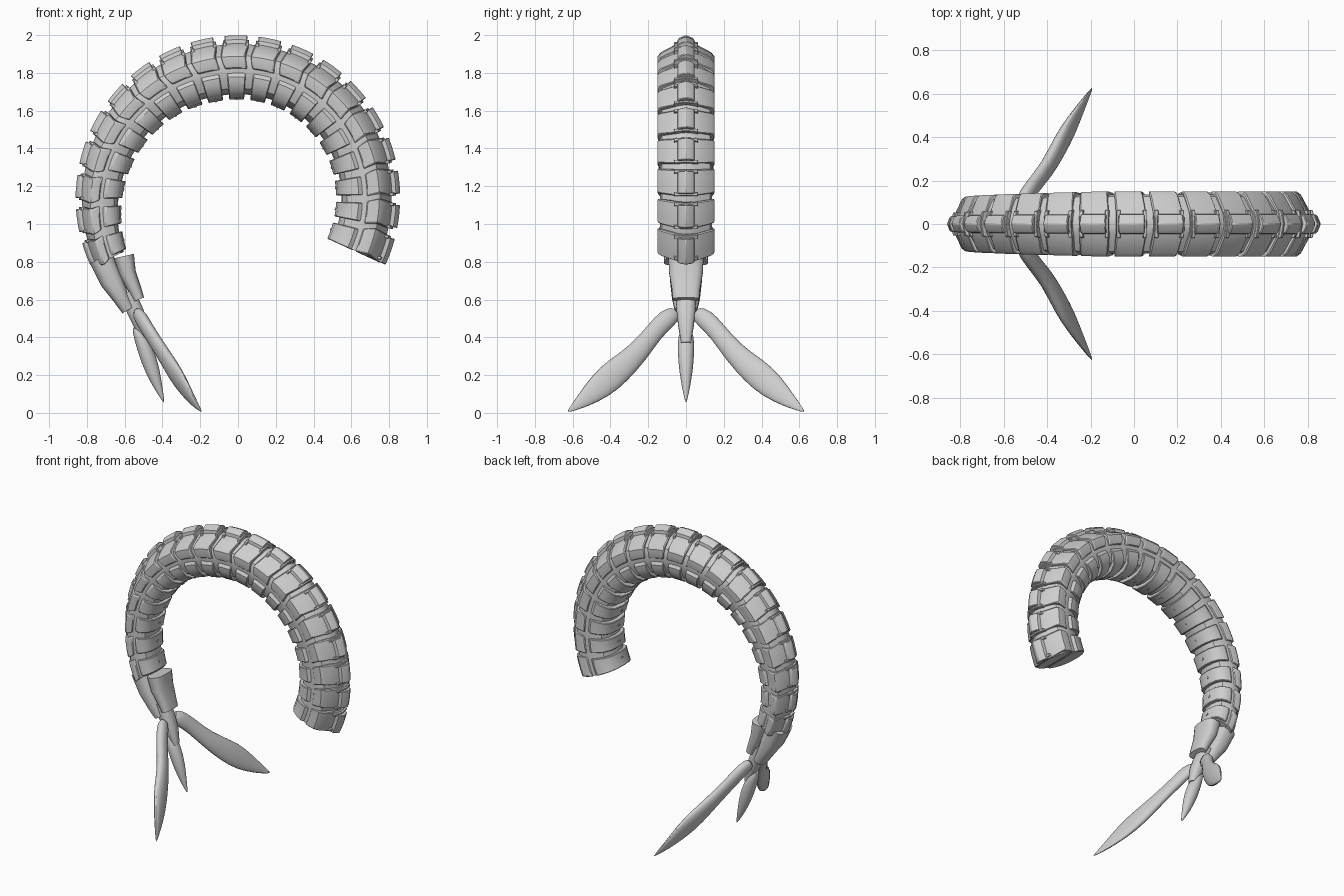
import bpy, bmesh, math
from mathutils import Vector

cube = bpy.data.objects.get("Cube")
if cube:
    bpy.data.objects.remove(cube, do_unlink=True)

grey = bpy.data.materials.new("light_grey")
grey.use_nodes = True
grey.diffuse_color = (0.62, 0.62, 0.62, 1)
grey.node_tree.nodes["Principled BSDF"].inputs["Base Color"].default_value = (0.62, 0.62, 0.62, 1)

COUNT, FIRST, LAST = 19, -18.9, 200.4
PITCH = (LAST - FIRST) / (COUNT - 1)


def finish(name, bm, bevel=0.0, angle=35):
    bmesh.ops.recalc_face_normals(bm, faces=bm.faces)
    mesh = bpy.data.meshes.new(name)
    bm.to_mesh(mesh)
    bm.free()
    mesh.materials.append(grey)
    obj = bpy.data.objects.new(name, mesh)
    bpy.context.collection.objects.link(obj)
    bpy.ops.object.select_all(action='DESELECT')
    obj.select_set(True)
    bpy.context.view_layer.objects.active = obj
    bpy.ops.object.shade_smooth_by_angle(angle=math.radians(angle))
    if bevel:
        mod = obj.modifiers.new("soft_edges", 'BEVEL')
        mod.width = bevel
        mod.segments = 1
        mod.limit_method = 'ANGLE'
        mod.angle_limit = math.radians(40)
    return obj


def skin(bm, rings):
    """Join vertex rings with quads and cap both ends."""
    rings = [[bm.verts.new(p) for p in ring] for ring in rings]
    n = len(rings[0])
    for a, b in zip(rings, rings[1:]):
        for i in range(n):
            bm.faces.new((a[i], a[(i + 1) % n], b[(i + 1) % n], b[i]))
    bm.faces.new(rings[0])
    bm.faces.new(rings[-1])


def tail_point(angle, u, t):
    """u: sideways (-1..1), t: inside to outside of the curl (0..1)."""
    slim = max(0.0, (angle - 100) / 110)
    inner = 0.52 + 0.14 * slim ** 1.3
    width = 0.15 - 0.035 * slim
    r = inner + t * (0.86 - inner)
    a = math.radians(angle)
    return (r * math.cos(a), u * width, 1.14 + r * math.sin(a))


def mirrored(half):
    """Close a half profile of (u, t, shift) across the middle."""
    return half + [(-u, t, s) for u, t, s in reversed(half) if u > 0]


def sweep(bm, profile, a0, a1, steps):
    skin(bm, [[tail_point(a0 + (a1 - a0) * k / steps + s, u, t) for u, t, s in profile]
              for k in range(steps + 1)])


def segments(name, half, span, bevel, offsets=(0,), base_extra=0):
    """Repeat one plate along the whole tail."""
    bm = bmesh.new()
    for i in range(COUNT):
        for off in offsets:
            mid = FIRST + i * PITCH + off
            start = mid - span - (base_extra if i == 0 else 0)
            sweep(bm, mirrored(half), start, mid + span, 3)
    return finish(name, bm, bevel)


# Tail core
core = [(0, .86, 0), (.3, .83, 0), (.84, .68, 0), (.91, .6, 0), (.91, .46, 0),
        (.86, .32, 0), (.7, .17, 0), (.4, .1, 0), (0, .08, 0)]
bm = bmesh.new()
sweep(bm, mirrored(core), FIRST - 5.5, LAST + 5, 76)
finish("tail_core", bm)

# Armour plates
segments("shell_plates", [(0, .9, 0), (.3, .87, 0), (.9, .73, 1), (1, .67, 1.5),
                          (1, .56, 1), (.95, .48, 0)], 4.9, .005, base_extra=1)
segments("ridge_plates", [(0, 1, 0), (.22, .96, 0), (.29, .93, 0), (.32, .82, 0)],
         4.1, .004, base_extra=1.5)
segments("ridge_clips", [(0, .93, 0), (.42, .89, 0), (.44, .8, 0)], .6, .002, offsets=(-4.2, 4.2))
segments("belly_plates", [(.85, .44, 0), (.97, .35, 0), (.94, .26, 0), (.8, .12, 0),
                          (.5, .03, 0), (0, 0, 0)], 4.3, .004, base_extra=1.5)
segments("belly_rivets", [(.06, .05, 0), (.06, -.012, 0)], .6, 0)


def loft(name, stations, wide, sides=12, power=1.0, smooth=0):
    """Stations are (centre, half width along wide, half thickness)."""
    pts = [Vector(s[0]) for s in stations]
    rings = []
    for i, (_, a, b) in enumerate(stations):
        tangent = (pts[min(i + 1, len(pts) - 1)] - pts[max(i - 1, 0)]).normalized()
        across = Vector(wide)
        across = (across - tangent * across.dot(tangent)).normalized()
        other = tangent.cross(across)
        ring = []
        for k in range(sides):
            c, s = (f(math.tau * (k + .5) / sides) for f in (math.cos, math.sin))
            ring.append(pts[i] + across * a * math.copysign(abs(c) ** power, c)
                        + other * b * math.copysign(abs(s) ** power, s))
        rings.append(ring)
    bm = bmesh.new()
    skin(bm, rings)
    obj = finish(name, bm, angle=50)
    if smooth:
        mod = obj.modifiers.new("rounding", 'SUBSURF')
        mod.levels = mod.render_levels = smooth
    return obj


# Wrist cuffs
loft("outer_cuff", [((-.725, 0, .82), .066, .09), ((-.67, 0, .70), .062, .085),
                    ((-.62, 0, .61), .044, .075), ((-.582, 0, .545), .036, .06)],
     (1, 0, .4), 16, .7)
loft("inner_cuff", [((-.605, 0, .83), .056, .095), ((-.585, 0, .74), .046, .09),
                    ((-.545, 0, .65), .036, .075), ((-.525, 0, .6), .03, .07)],
     (1, 0, .4), 16, .7)

# Palm link
loft("palm", [((-.585, 0, .64), .04, .055), ((-.545, 0, .54), .045, .052),
              ((-.51, 0, .46), .04, .042), ((-.475, 0, .37), .015, .026)],
     (1, 0, .3), 12, .8)

# Middle claw
loft("middle_claw", [((-.55, 0, .46), .014, .02), ((-.52, 0, .41), .036, .047),
                     ((-.47, 0, .28), .048, .045), ((-.432, 0, .16), .03, .028),
                     ((-.39, 0, .05), .003, .003)], (1, 0, .35), 12, 1, 1)

# Side claws
for side, label in ((1, "left_claw"), (-1, "right_claw")):
    path = [((-.54, .045, .535), .035, .025), ((-.515, .095, .505), .056, .037),
            ((-.475, .165, .435), .05, .034), ((-.40, .25, .32), .058, .034),
            ((-.34, .365, .22), .079, .036), ((-.29, .45, .145), .076, .028),
            ((-.235, .55, .06), .04, .014), ((-.19, .63, .004), .004, .003)]
    loft(label, [((x, side * y, z), a, b) for (x, y, z), a, b in path],
         (0, side, 1), 12, 1, 1)
